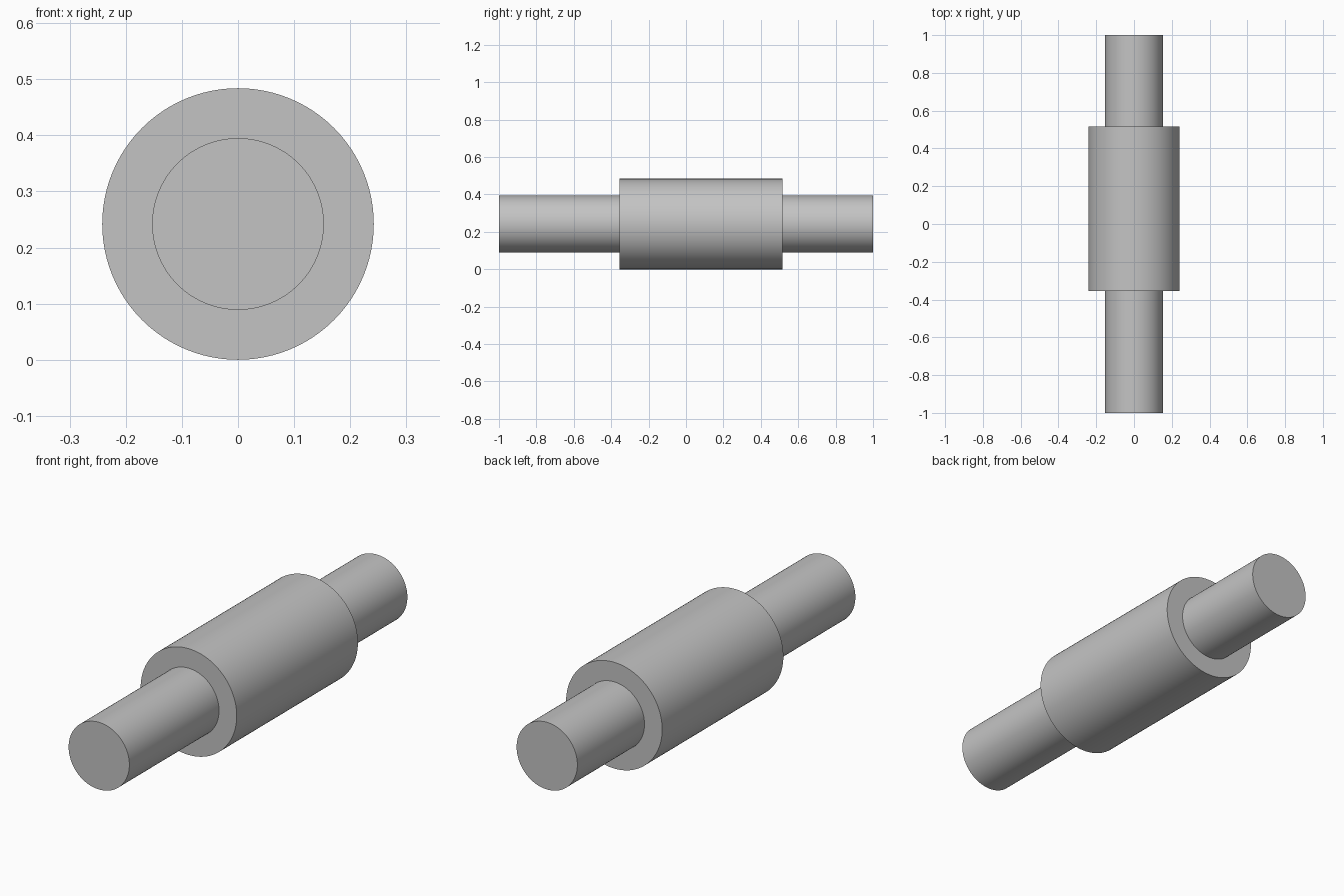
import bpy
import bmesh
import math
from mathutils import Vector

SHAFT_R, COLLAR_R = 0.153, 0.242
COLLAR_FRONT, COLLAR_BACK = -0.355, 0.517
SEGMENTS = 96

cube = bpy.data.objects.get("Cube")
if cube:
    bpy.data.objects.remove(cube, do_unlink=True)

# Plain grey metal
grey = bpy.data.materials.new("grey_metal")
grey.use_nodes = True
colour = (0.55, 0.55, 0.55, 1)
grey.diffuse_color = colour
grey.node_tree.nodes["Principled BSDF"].inputs["Base Color"].default_value = colour

# Turned profile as (radius, y): long front journal, wide collar, short back journal
profile = [
    (0, -1), (SHAFT_R, -1), (SHAFT_R, COLLAR_FRONT),
    (COLLAR_R, COLLAR_FRONT), (COLLAR_R, COLLAR_BACK),
    (SHAFT_R, COLLAR_BACK), (SHAFT_R, 1), (0, 1),
]

# Revolve the profile about the y axis into one closed solid
bm = bmesh.new()
verts = [bm.verts.new((r, y, 0)) for r, y in profile]
edges = [bm.edges.new(pair) for pair in zip(verts, verts[1:])]
bmesh.ops.spin(bm, geom=verts + edges, cent=Vector(), axis=Vector((0, 1, 0)),
               angle=math.tau, steps=SEGMENTS)
bmesh.ops.remove_doubles(bm, verts=bm.verts[:], dist=0.0001)
bmesh.ops.recalc_face_normals(bm, faces=bm.faces[:])
mesh = bpy.data.meshes.new("stepped_shaft")
bm.to_mesh(mesh)
bm.free()
mesh.materials.append(grey)

# Rest the collar on the ground
shaft = bpy.data.objects.new("stepped_shaft", mesh)
shaft.location.z = COLLAR_R
bpy.context.collection.objects.link(shaft)

# Smooth barrels with crisp shoulders
bpy.ops.object.select_all(action="DESELECT")
shaft.select_set(True)
bpy.context.view_layer.objects.active = shaft
bpy.ops.object.shade_smooth_by_angle(angle=math.radians(30))
